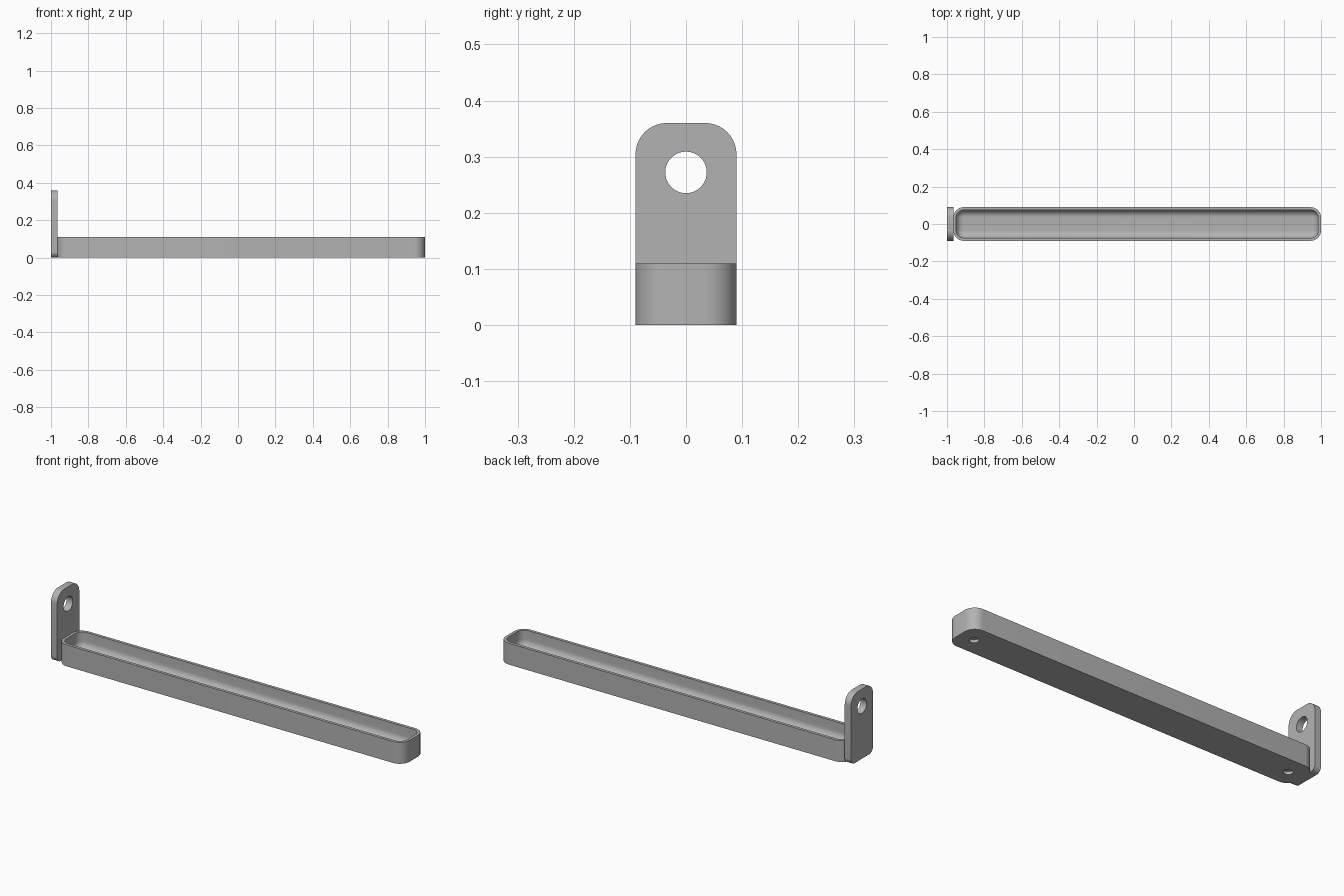
import bpy, bmesh, math
from mathutils import Matrix

cube = bpy.data.objects.get("Cube")
if cube:
    bpy.data.objects.remove(cube, do_unlink=True)

grey = bpy.data.materials.new("mid grey")
grey.use_nodes = True
GREY = (0.45, 0.45, 0.45, 1)
grey.diffuse_color = GREY
grey.node_tree.nodes["Principled BSDF"].inputs["Base Color"].default_value = GREY


def rounded_rect(x0, x1, y0, y1, r_low, r_high, steps=10):
    """Counter-clockwise outline; r_low rounds the y0 corners, r_high the y1 corners."""
    corners = [(x1 - r_low, y0 + r_low, r_low, -90), (x1 - r_high, y1 - r_high, r_high, 0),
               (x0 + r_high, y1 - r_high, r_high, 90), (x0 + r_low, y0 + r_low, r_low, 180)]
    pts = []
    for cx, cy, r, start in corners:
        for i in range(steps + 1):
            a = math.radians(start + 90 * i / steps)
            pts.append((cx + r * math.cos(a), cy + r * math.sin(a)))
    return pts


def loft(name, rings):
    """Skin a stack of closed 3D rings and cap both ends."""
    bm = bmesh.new()
    loops = [[bm.verts.new(p) for p in ring] for ring in rings]
    n = len(loops[0])
    for low, high in zip(loops, loops[1:]):
        for i in range(n):
            j = (i + 1) % n
            bm.faces.new((low[i], low[j], high[j], high[i]))
    bm.faces.new(loops[0][::-1])
    bm.faces.new(loops[-1])
    bmesh.ops.recalc_face_normals(bm, faces=bm.faces)
    mesh = bpy.data.meshes.new(name)
    bm.to_mesh(mesh)
    bm.free()
    mesh.materials.append(grey)
    obj = bpy.data.objects.new(name, mesh)
    bpy.context.collection.objects.link(obj)
    return obj


def drill(obj, radius, depth, matrix):
    """Cut a round hole centred on the matrix origin, along its local z."""
    bm = bmesh.new()
    bmesh.ops.create_cone(bm, cap_ends=True, segments=40, radius1=radius,
                          radius2=radius, depth=depth, matrix=matrix)
    mesh = bpy.data.meshes.new("hole_cutter")
    bm.to_mesh(mesh)
    bm.free()
    mesh.materials.append(grey)
    cutter = bpy.data.objects.new("hole_cutter", mesh)
    bpy.context.collection.objects.link(cutter)
    cutter.hide_render = True
    mod = obj.modifiers.new("hole", 'BOOLEAN')
    mod.object = cutter
    mod.solver = 'EXACT'
    bpy.context.view_layer.objects.active = obj
    bpy.ops.object.modifier_apply(modifier=mod.name)
    bpy.data.objects.remove(cutter, do_unlink=True)


# Tray: outer wall, rim, inner wall, then a filleted floor
LEFT, RIGHT, HALF, TOP, CORNER = -0.966, 1.0, 0.09, 0.11, 0.056
WALL, FLOOR, FILLET = 0.015, 0.025, 0.038


def tray_ring(inset, z):
    r = CORNER - inset
    outline = rounded_rect(LEFT + inset, RIGHT - inset, -HALF + inset, HALF - inset, r, r)
    return [(x, y, z) for x, y in outline]


profile = [(0, 0), (0, TOP), (WALL, TOP)]
for i in range(11):
    a = math.radians(9 * i)
    profile.append((WALL + FILLET * (1 - math.cos(a)), FLOOR + FILLET * (1 - math.sin(a))))
tray = loft("tray", [tray_ring(d, z) for d, z in profile])

# Blind holes under both ends of the tray
for x in (LEFT + 0.08, RIGHT - 0.08):
    drill(tray, 0.022, 0.03, Matrix.Translation((x, 0, 0)))

# Upright mounting tab with a through hole
tab_outline = rounded_rect(-HALF, HALF, 0.002, 0.36, 0.03, 0.056)
tab = loft("mounting_tab", [[(x, y, z) for y, z in tab_outline] for x in (-1.0, -0.965)])
drill(tab, 0.037, 0.2, Matrix.Translation((-0.98, 0, 0.272)) @ Matrix.Rotation(math.pi / 2, 4, 'Y'))

# Smooth shading with crisp edges
bpy.ops.object.select_all(action='DESELECT')
for obj in (tray, tab):
    obj.select_set(True)
bpy.context.view_layer.objects.active = tray
bpy.ops.object.shade_smooth_by_angle(angle=math.radians(30))
